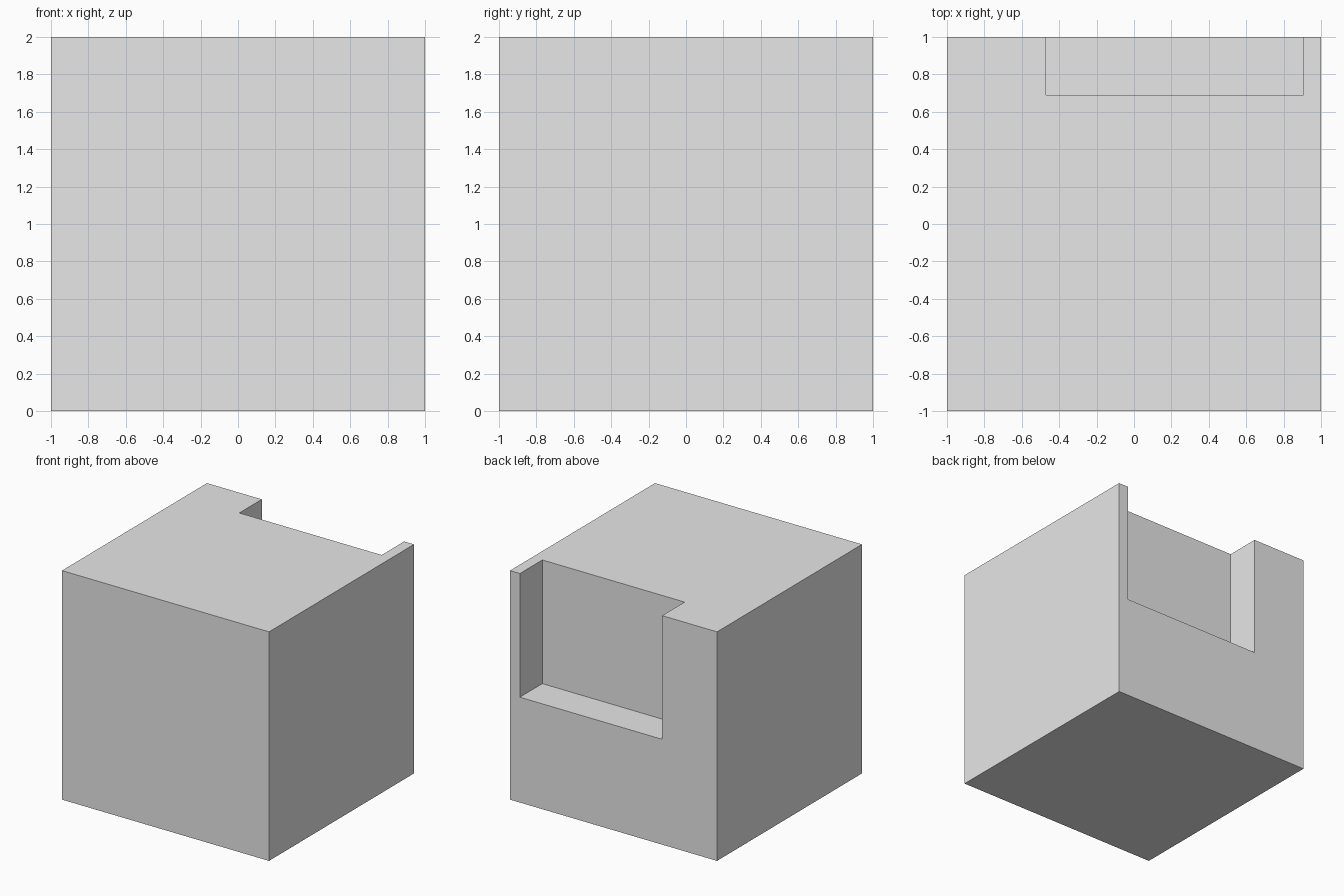
import bpy
import bmesh
from mathutils import Vector

cube = bpy.data.objects.get("Cube")
if cube:
    bpy.data.objects.remove(cube, do_unlink=True)

# Plain grey material
grey = bpy.data.materials.new("light_grey")
grey.use_nodes = True
colour = (0.8, 0.8, 0.8, 1.0)
grey.diffuse_color = colour
grey.node_tree.nodes["Principled BSDF"].inputs["Base Color"].default_value = colour

# Notch extents: open at the back and at the top
LEFT, RIGHT, INNER, FLOOR = -0.47, 0.905, 0.69, 0.92

# Back elevation outline, a U shape, extruded through the notch depth
outline = [(-1, 0), (1, 0), (1, 2), (RIGHT, 2), (RIGHT, FLOOR),
           (LEFT, FLOOR), (LEFT, 2), (-1, 2)]

bm = bmesh.new()
back = bm.faces.new([bm.verts.new((x, 1, z)) for x, z in outline])
ext = bmesh.ops.extrude_face_region(bm, geom=[back], use_keep_orig=True)
moved = [v for v in ext["geom"] if isinstance(v, bmesh.types.BMVert)]
bmesh.ops.translate(bm, verts=moved, vec=Vector((0, INNER - 1, 0)))

# Solid front part: swap the inner U face for the notch wall and a full block
inner = [f for f in bm.faces if all(abs(v.co.y - INNER) < 1e-4 for v in f.verts)]
bmesh.ops.delete(bm, geom=inner, context="FACES_ONLY")


def vert(x, y, z):
    for v in bm.verts:
        if (v.co - Vector((x, y, z))).length < 1e-4:
            return v
    return bm.verts.new((x, y, z))


def face(*points):
    bm.faces.new([vert(*p) for p in points])


face((LEFT, INNER, FLOOR), (RIGHT, INNER, FLOOR), (RIGHT, INNER, 2), (LEFT, INNER, 2))
face((-1, -1, 0), (1, -1, 0), (1, -1, 2), (-1, -1, 2))
face((-1, -1, 0), (1, -1, 0), (1, INNER, 0), (-1, INNER, 0))
face((-1, -1, 2), (1, -1, 2), (1, INNER, 2), (RIGHT, INNER, 2),
     (LEFT, INNER, 2), (-1, INNER, 2))
for side in (-1, 1):
    face((side, -1, 0), (side, INNER, 0), (side, INNER, 2), (side, -1, 2))

# Merge coplanar faces into clean flat sides
bmesh.ops.recalc_face_normals(bm, faces=bm.faces[:])
bmesh.ops.dissolve_limit(bm, angle_limit=0.01, verts=bm.verts[:], edges=bm.edges[:])

mesh = bpy.data.meshes.new("notched_block")
bm.to_mesh(mesh)
bm.free()
mesh.materials.append(grey)
block = bpy.data.objects.new("notched_block", mesh)
bpy.context.collection.objects.link(block)
